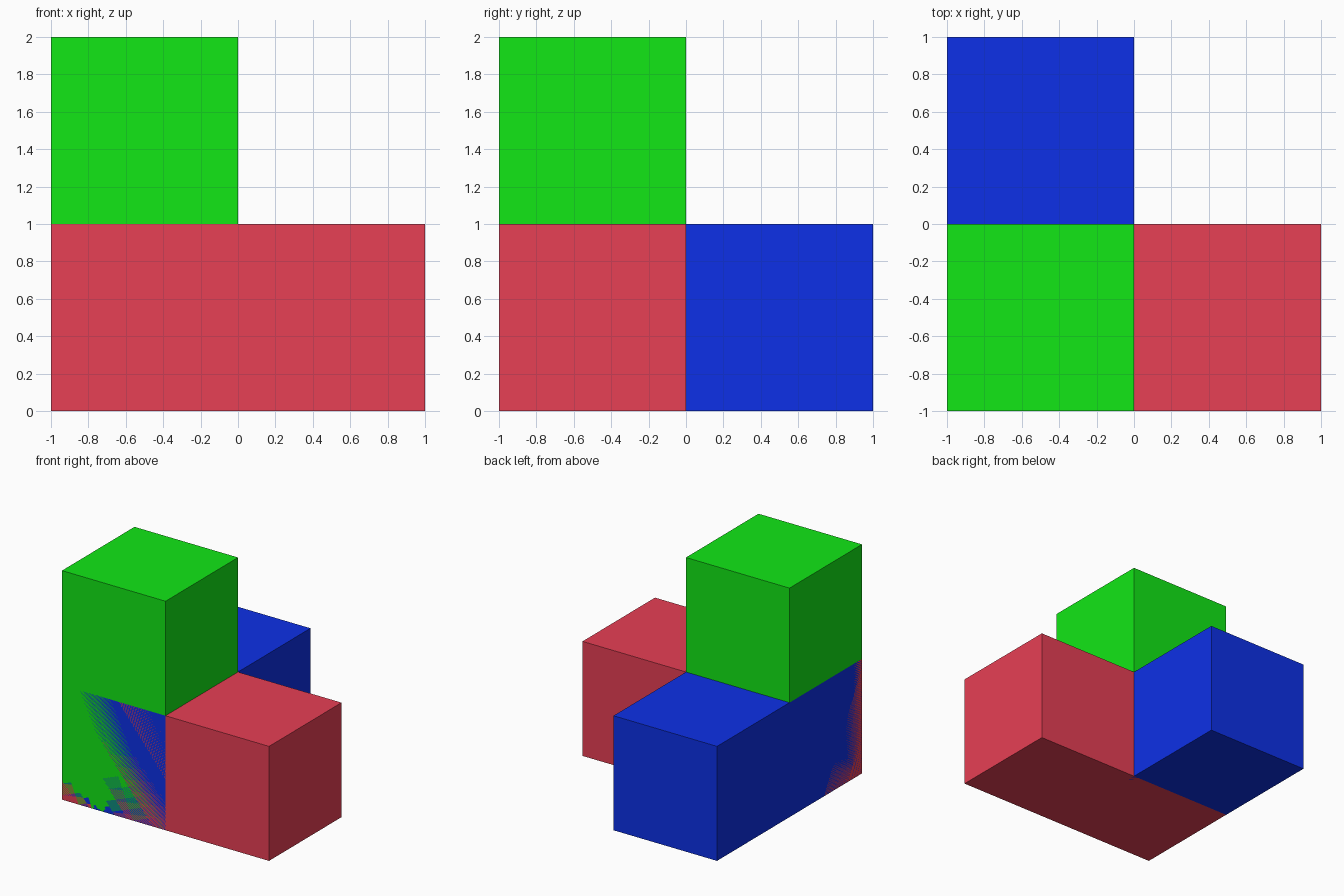
import bpy
from mathutils import Vector

if "Cube" in bpy.data.objects:
    bpy.data.objects.remove(bpy.data.objects["Cube"])


def add_beam(name, low, high, color):
    """Axis-aligned box between two corners, in one flat colour."""
    low, high = Vector(low), Vector(high)
    bpy.ops.mesh.primitive_cube_add(size=1, location=(low + high) / 2)
    beam = bpy.context.object
    beam.name = name
    beam.scale = high - low
    bpy.ops.object.transform_apply(location=False, rotation=False, scale=True)
    mat = bpy.data.materials.new(name + "_color")
    mat.diffuse_color = (*color, 1)
    mat.use_nodes = True
    mat.node_tree.nodes["Principled BSDF"].inputs["Base Color"].default_value = mat.diffuse_color
    beam.data.materials.append(mat)
    return beam


# Three 1 x 1 x 2 beams sharing the corner cube, one along each axis
corner = (-1, -1, 0)
add_beam("x_axis_beam", corner, (1, 0, 1), (0.8, 0.05, 0.09))
add_beam("y_axis_beam", corner, (0, 1, 1), (0.004, 0.03, 0.8))
add_beam("z_axis_beam", corner, (0, 0, 2), (0.006, 0.8, 0.008))
